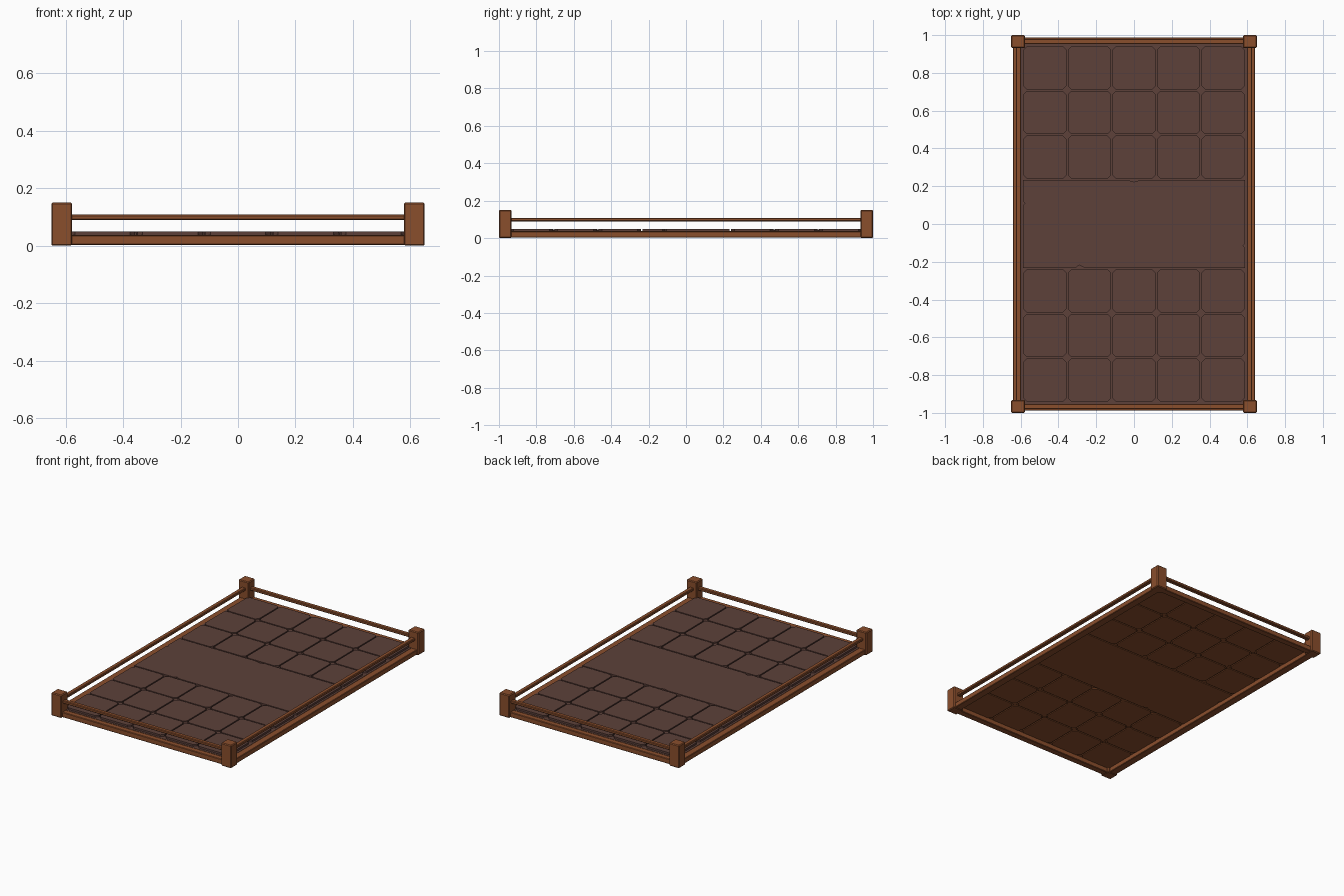
import bpy, bmesh

if "Cube" in bpy.data.objects:
    bpy.data.objects.remove(bpy.data.objects["Cube"])


def mat(name, rgb):
    m = bpy.data.materials.new(name)
    m.diffuse_color = tuple((c / 255 / 12.92 if c < 11 else ((c / 255 + 0.055) / 1.055) ** 2.4) for c in rgb) + (1,)
    m.use_nodes = True
    m.node_tree.nodes["Principled BSDF"].inputs["Base Color"].default_value = m.diffuse_color
    return m


WOOD = mat("warm wood", (138, 78, 44))
TILE = mat("dark brown tile", (93, 65, 58))


def finish(name, bm, mats):
    me = bpy.data.meshes.new(name)
    bmesh.ops.recalc_face_normals(bm, faces=bm.faces)
    bm.to_mesh(me)
    bm.free()
    for m in mats:
        me.materials.append(m)
    ob = bpy.data.objects.new(name, me)
    bpy.context.collection.objects.link(ob)
    return ob


def box(name, lo, hi, material, bevel=0.0):
    bm = bmesh.new()
    bmesh.ops.create_cube(bm, size=1)
    for v in bm.verts:
        v.co = [(a + b) / 2 + c * (b - a) for a, b, c in zip(lo, hi, v.co)]
    if bevel:
        bmesh.ops.bevel(bm, geom=bm.edges[:], offset=bevel, segments=1, affect='EDGES')
    return finish(name, bm, [material])


def prism(bm, pts, z0, z1):
    f = bm.faces.new([bm.verts.new((x, y, z0)) for x, y in pts])
    r = bmesh.ops.extrude_face_region(bm, geom=[f], use_keep_orig=True)
    for v in r["geom"]:
        if isinstance(v, bmesh.types.BMVert):
            v.co.z = z1


# layout shared by the top tiles and the underside relief
P, GAP, CUT = 0.236, 0.004, 0.022


def paving(name, z0, z1, material):
    bm = bmesh.new()
    h, k = P / 2 - GAP, P / 2 - CUT
    for sy in (-1, 1):
        for row in range(3):
            for col in range(5):
                cx, cy = (col - 2) * P, sy * (row + 1.5) * P
                prism(bm, [(cx + a, cy + b) for a, b in
                           ((h, -k), (h, k), (k, h), (-k, h), (-h, k), (-h, -k), (-k, -h), (k, -h))], z0, z1)
    # diamond insets where four tiles meet
    d = CUT - GAP
    for sy in (-1, 1):
        for row in (2, 3):
            for col in range(4):
                cx, cy = (col - 1.5) * P, sy * row * P
                prism(bm, [(cx + d, cy), (cx, cy + d), (cx - d, cy), (cx, cy - d)], z0, z1 - (z1 - z0) * 0.4)
    # plain central slab with chipped edges
    X, Y = 0.587, 0.232
    prism(bm, [(-X, -Y), (-0.31, -Y), (-0.29, -Y + 0.014), (-0.26, -Y), (X, -Y),
               (X, -0.125), (X - 0.01, -0.115), (X, -0.105), (X, Y),
               (0.03, Y), (0, Y - 0.009), (-0.03, Y), (-X, Y),
               (-X, 0.12), (-X + 0.009, 0.11), (-X, 0.1)], z0, z1)
    finish(name, bm, [material])


paving("floor_tiles", 0.038, 0.05, TILE)
paving("underside_panels", 0.028, 0.033, WOOD)

# backing sheet: tile colour upward, wood elsewhere
base = box("floor_base", (-0.6, -0.955, 0.033), (0.6, 0.955, 0.038), WOOD)
base.data.materials.append(TILE)
for p in base.data.polygons:
    p.material_index = 1 if p.normal.z > 0.5 else 0

# corner posts
for sx, nx in ((-1, "left"), (1, "right")):
    for sy, ny in ((-1, "front"), (1, "back")):
        xs, ys = sorted((sx * 0.577, sx * 0.65)), sorted((sy * 0.932, sy * 1.0))
        box(f"{ny}_{nx}_post", (xs[0], ys[0], 0), (xs[1], ys[1], 0.15), WOOD, 0.005)

# lower beams and thin upper rails on all sides
for s, n in ((-1, "left"), (1, "right")):
    a, b = sorted((s * 0.59, s * 0.64))
    box(n + "_beam", (a, -0.95, 0.003), (b, 0.95, 0.036), WOOD, 0.003)
    a, b = sorted((s * 0.598, s * 0.626))
    box(n + "_rail", (a, -0.95, 0.089), (b, 0.95, 0.108), WOOD, 0.004)
for s, n in ((-1, "front"), (1, "back")):
    a, b = sorted((s * 0.945, s * 0.988))
    box(n + "_beam", (-0.6, a, 0.003), (0.6, b, 0.036), WOOD, 0.003)
    a, b = sorted((s * 0.952, s * 0.98))
    box(n + "_rail", (-0.6, a, 0.089), (0.6, b, 0.108), WOOD, 0.004)
